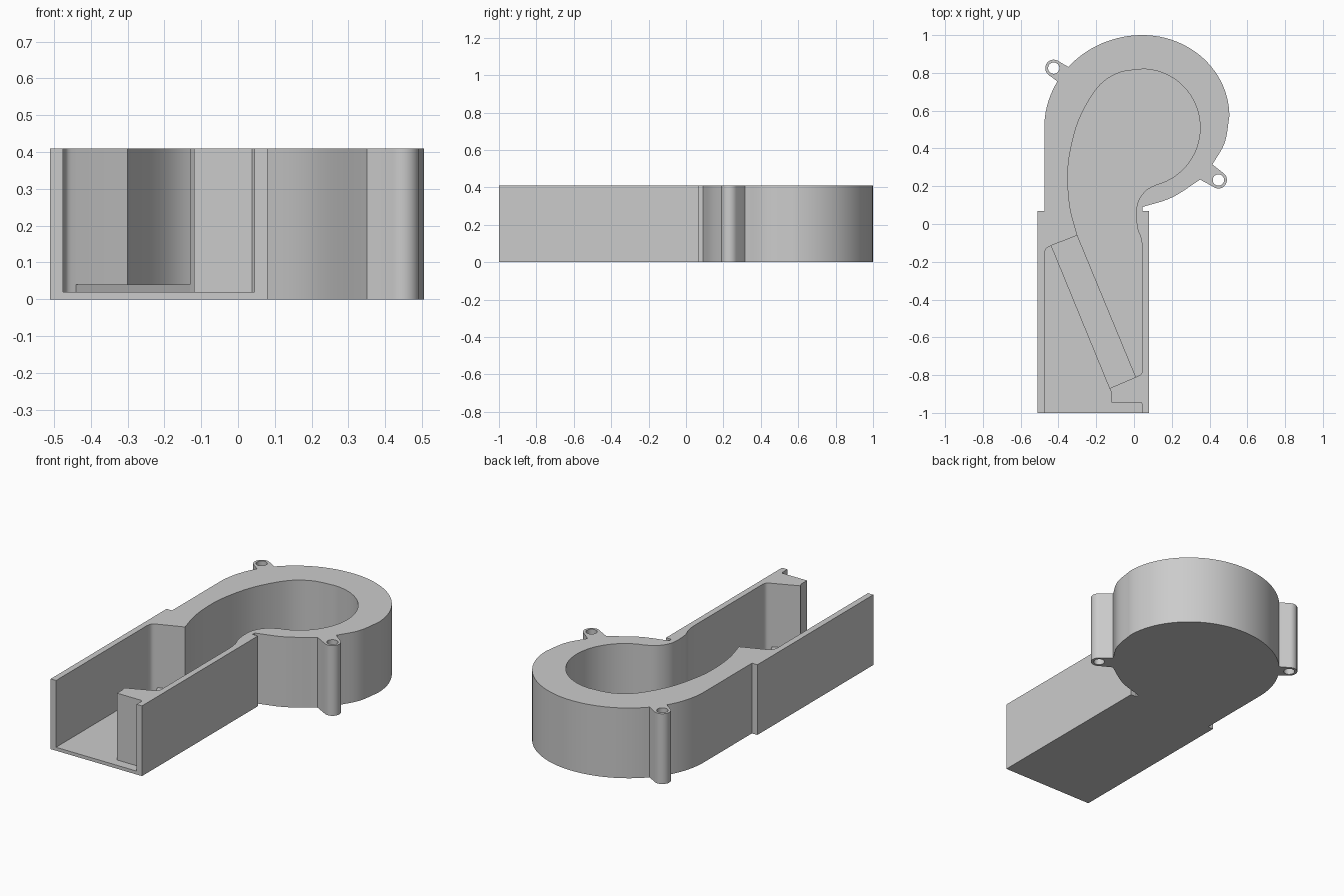
import bpy, bmesh
from math import cos, sin, radians
from mathutils import Vector

if "Cube" in bpy.data.objects:
    bpy.data.objects.remove(bpy.data.objects["Cube"], do_unlink=True)

HEIGHT, FLOOR = 0.41, 0.02

grey = bpy.data.materials.new("plain grey")
grey.use_nodes = True
grey.diffuse_color = (0.6, 0.6, 0.6, 1)
grey.node_tree.nodes["Principled BSDF"].inputs["Base Color"].default_value = (0.6, 0.6, 0.6, 1)


def arc(cx, cy, rx, ry, start, end, steps=24):
    """Points along part of an ellipse, angles in degrees."""
    angles = [radians(start + (end - start) * i / steps) for i in range(steps + 1)]
    return [(cx + rx * cos(a), cy + ry * sin(a)) for a in angles]


def spline(points, steps=8):
    """Smooth curve through the given points."""
    p = [Vector(q) for q in points]
    p = [2 * p[0] - p[1]] + p + [2 * p[-1] - p[-2]]
    out = []
    for a, b, c, d in zip(p, p[1:], p[2:], p[3:]):
        for i in range(steps):
            t = i / steps
            out.append(tuple(0.5 * (2 * b + (c - a) * t + (2 * a - 5 * b + 4 * c - d) * t * t
                                    + (3 * b - a - 3 * c + d) * t ** 3)))
    return out + [tuple(points[-1])]


def prism(name, outline, z0, z1):
    """Upright solid with the given counterclockwise outline."""
    bm = bmesh.new()
    face = bm.faces.new([bm.verts.new((x, y, z0)) for x, y in outline])
    top = bmesh.ops.extrude_face_region(bm, geom=[face])
    verts = [v for v in top["geom"] if isinstance(v, bmesh.types.BMVert)]
    bmesh.ops.translate(bm, verts=verts, vec=(0, 0, z1 - z0))
    bmesh.ops.remove_doubles(bm, verts=bm.verts, dist=0.0001)
    bmesh.ops.recalc_face_normals(bm, faces=bm.faces)
    mesh = bpy.data.meshes.new(name)
    bm.to_mesh(mesh)
    bm.free()
    mesh.materials.append(grey)
    obj = bpy.data.objects.new(name, mesh)
    bpy.context.collection.objects.link(obj)
    return obj


def select(obj):
    bpy.ops.object.select_all(action='DESELECT')
    obj.select_set(True)
    bpy.context.view_layer.objects.active = obj


def cut(obj, cutter):
    cutter.hide_render = True
    mod = obj.modifiers.new("cut", 'BOOLEAN')
    mod.operation, mod.solver, mod.object = 'DIFFERENCE', 'EXACT', cutter
    select(obj)
    bpy.ops.object.modifier_apply(modifier=mod.name)
    bpy.data.objects.remove(cutter, do_unlink=True)


# Housing outline: straight duct, spiral chamber and two screw lugs
lugs = [(0.447, 0.233), (-0.425, 0.825)]
outline = [(-0.51, -1), (0.08, -1), (0.08, 0.07), (0.045, 0.07)]
outline += spline([(0.045, 0.09), (0.2, 0.14), (0.35, 0.235)])
outline += arc(*lugs[0], 0.045, 0.045, -128, 52, 16)
outline += spline([(0.415, 0.315), (0.48, 0.43), (0.505, 0.57)])[:-1]
outline += arc(0.045, 0.57, 0.46, 0.43, 0, 90)[:-1]
outline += arc(0.045, 0.51, 0.52, 0.49, 90, 139)
outline += arc(*lugs[1], 0.045, 0.045, 52, 232, 16)
outline += arc(0.045, 0.51, 0.52, 0.49, 150, 180, 12)
outline += [(-0.475, 0.07), (-0.51, 0.07)]
housing = prism("blower_housing", outline, 0, HEIGHT)

# Flow passage: outlet, duct, throat and spiral chamber
passage = [(-0.475, -1.1), (0.045, -1.1), (0.045, -0.955), (0.038, -0.945),
           (-0.12, -0.945), (-0.12, -0.89), (-0.13, -0.87), (0.01, -0.81)]
passage += spline([(0.018, -0.807), (0.038, -0.795), (0.045, -0.775)], 4)
passage += spline([(0.045, -0.13), (0.037, -0.075), (0.016, -0.01), (0.016, 0.1),
                   (0.06, 0.175), (0.135, 0.217)])[:-1]
passage += arc(0.045, 0.51, 0.305, 0.31, -73, 90, 40)[:-1]
passage += spline([(0.045, 0.82), (-0.08, 0.8), (-0.19, 0.725), (-0.29, 0.555), (-0.34, 0.37),
                   (-0.35, 0.23), (-0.337, 0.08), (-0.30, -0.06)])
passage += spline([(-0.44, -0.115), (-0.465, -0.13), (-0.475, -0.16)], 4)
cut(housing, prism("passage_cutter", passage, FLOOR, HEIGHT + 0.1))

# Screw holes
for x, y in lugs:
    cut(housing, prism("hole_cutter", arc(x, y, 0.03, 0.03, 0, 360, 32)[:-1], -0.1, HEIGHT + 0.1))

# Raised slanted strip on the duct floor
strip = prism("slanted_floor_strip",
              [(-0.44, -0.115), (-0.13, -0.87), (0.01, -0.81), (-0.30, -0.06)], FLOOR, 2 * FLOOR)

for part in (housing, strip):
    select(part)
    bpy.ops.object.shade_smooth_by_angle(angle=radians(25))
